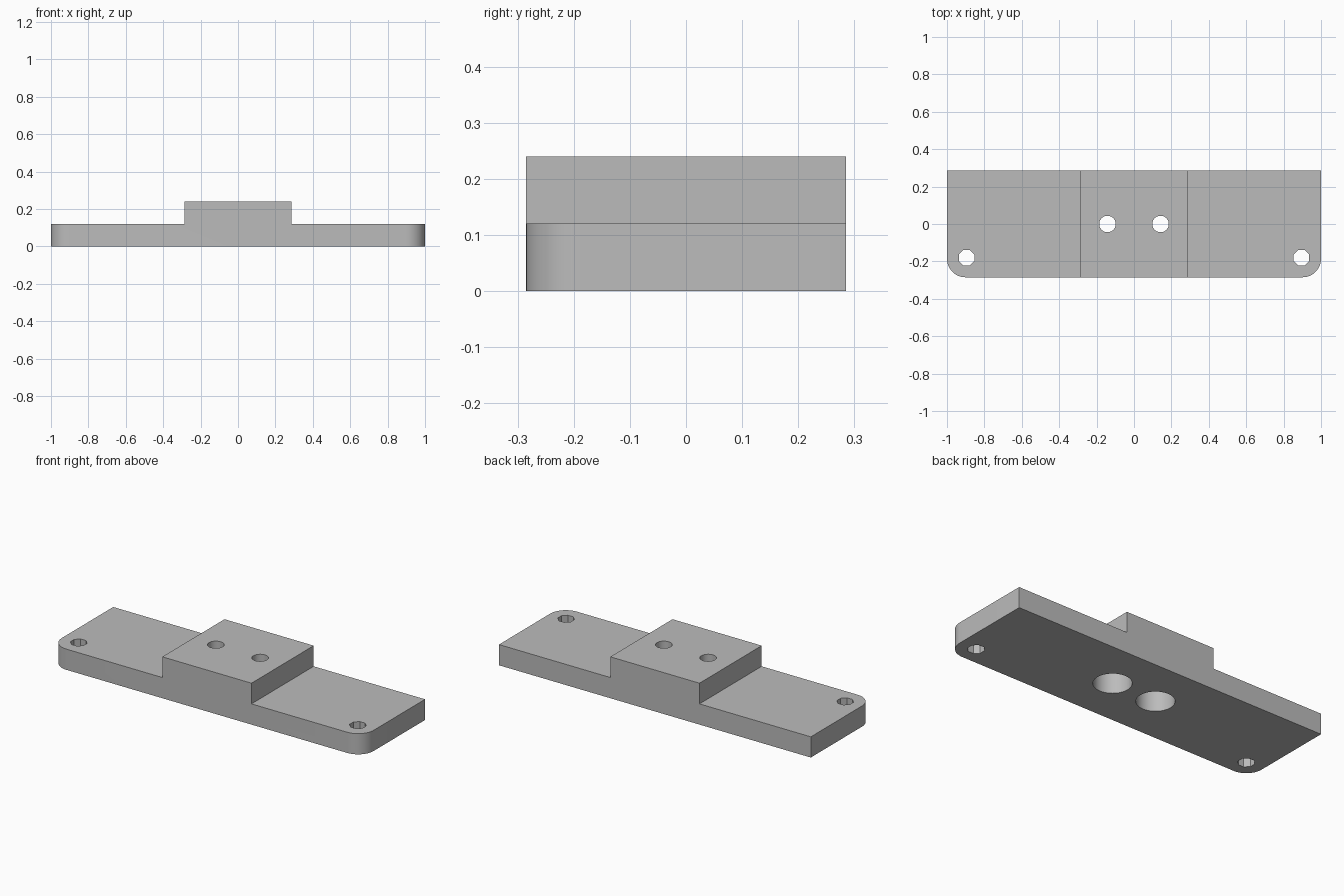
import bpy
import bmesh
from math import cos, sin, pi, radians

if "Cube" in bpy.data.objects:
    bpy.data.objects.remove(bpy.data.objects["Cube"], do_unlink=True)

HALF_X, HALF_Y = 1.0, 0.285
PLATE_Z, TOP_Z = 0.12, 0.24
BLOCK_X = 0.286
CORNER_R = 0.1

# Material
grey = bpy.data.materials.new("plain grey")
grey.use_nodes = True
colour = (0.5, 0.5, 0.5, 1)
grey.diffuse_color = colour
grey.node_tree.nodes["Principled BSDF"].inputs["Base Color"].default_value = colour


def prism(name, outline, z0, z1):
    """Extrude a counter-clockwise outline from z0 up to z1."""
    bm = bmesh.new()
    face = bm.faces.new([bm.verts.new((x, y, z0)) for x, y in outline])
    top = bmesh.ops.extrude_face_region(bm, geom=[face])["geom"]
    verts = [g for g in top if isinstance(g, bmesh.types.BMVert)]
    bmesh.ops.translate(bm, verts=verts, vec=(0, 0, z1 - z0))
    bmesh.ops.recalc_face_normals(bm, faces=bm.faces)
    mesh = bpy.data.meshes.new(name)
    bm.to_mesh(mesh)
    bm.free()
    mesh.materials.append(grey)
    obj = bpy.data.objects.new(name, mesh)
    bpy.context.collection.objects.link(obj)
    return obj


def arc(cx, cy, r, start, end, steps):
    angles = [start + (end - start) * i / steps for i in range(steps + 1)]
    return [(cx + r * cos(a), cy + r * sin(a)) for a in angles]


def circle(cx, cy, r, sides):
    turn = pi / sides
    return arc(cx, cy, r, turn, turn + 2 * pi, sides)[:-1]


def cut(body, cutter):
    """Subtract the cutter from the body and discard it."""
    cutter.hide_render = True
    mod = body.modifiers.new(cutter.name, "BOOLEAN")
    mod.operation = "DIFFERENCE"
    mod.solver = "EXACT"
    mod.object = cutter
    bpy.ops.object.modifier_apply(modifier=mod.name)
    bpy.data.objects.remove(cutter, do_unlink=True)


# Full-height slab with the two front corners rounded
cx, cy = HALF_X - CORNER_R, -HALF_Y + CORNER_R
outline = arc(-cx, cy, CORNER_R, pi, 1.5 * pi, 12)
outline += arc(cx, cy, CORNER_R, 1.5 * pi, 2 * pi, 12)
outline += [(HALF_X, HALF_Y), (-HALF_X, HALF_Y)]
body = prism("mounting_plate", outline, 0, TOP_Z)
bpy.context.view_layer.objects.active = body
body.select_set(True)

for side in (-1, 1):
    # Lowered shoulder beside the raised block
    x0, x1 = sorted((side * BLOCK_X, side * 1.2))
    shoulder = [(x0, -0.5), (x1, -0.5), (x1, 0.5), (x0, 0.5)]
    cut(body, prism("shoulder_cutter", shoulder, PLATE_Z, 0.4))
    # Coarse screw hole near the rounded corner
    cut(body, prism("corner_hole", circle(side * 0.895, -0.18, 0.045, 8), -0.1, 0.4))
    # Block hole, with a wide counterbore from below
    cut(body, prism("block_hole", circle(side * 0.142, 0, 0.044, 32), -0.1, 0.4))
    cut(body, prism("counterbore", circle(side * 0.142, 0, 0.1, 40), -0.1, 0.16))

bpy.ops.object.shade_smooth_by_angle(angle=radians(30))
